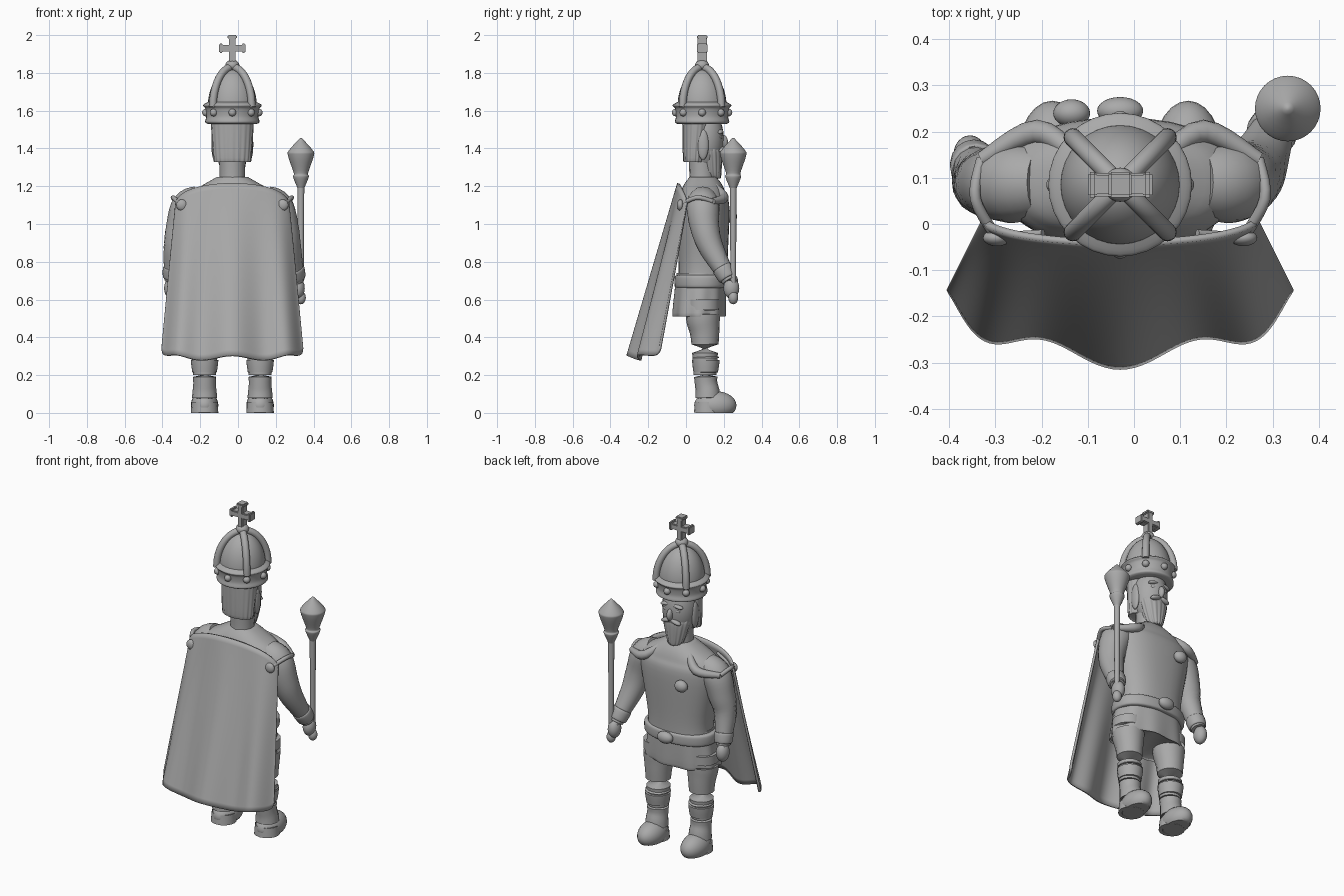
import bpy, bmesh, math
from mathutils import Vector, Matrix

if "Cube" in bpy.data.objects:
    bpy.data.objects.remove(bpy.data.objects["Cube"])

CX, CY = -.03, .085            # body axis
SIDES = (("right", -1), ("left", 1))
GREY = (.4, .4, .4, 1)
grey = bpy.data.materials.new("stone grey")
grey.use_nodes = True
grey.diffuse_color = GREY
grey.node_tree.nodes["Principled BSDF"].inputs["Base Color"].default_value = GREY


def finish(name, bm):
    bmesh.ops.recalc_face_normals(bm, faces=bm.faces)
    mesh = bpy.data.meshes.new(name)
    bm.to_mesh(mesh)
    bm.free()
    mesh.materials.append(grey)
    ob = bpy.data.objects.new(name, mesh)
    bpy.context.collection.objects.link(ob)
    bpy.ops.object.select_all(action='DESELECT')
    ob.select_set(True)
    bpy.context.view_layer.objects.active = ob
    bpy.ops.object.shade_smooth_by_angle(angle=math.radians(50))
    return ob


def smooth_path(points, steps=5):
    """Catmull-Rom curve through tuples of any length."""
    padded = [points[0], *points, points[-1]]
    path = []
    for before, start, end, after in zip(padded, padded[1:], padded[2:], padded[3:]):
        for k in range(steps):
            t = k / steps
            path.append([b + t / 2 * (c - a + t * (2 * a - 5 * b + 4 * c - d + t * (3 * (b - c) + d - a)))
                         for a, b, c, d in zip(before, start, end, after)])
    return path + [list(points[-1])]


def skin(name, rings, closed=True):
    """Bridge rows of points; closed rows become capped rings."""
    bm = bmesh.new()
    rows = [[bm.verts.new(point) for point in ring] for ring in rings]
    for low, high in zip(rows, rows[1:]):
        for i in range(0 if closed else 1, len(low)):
            bm.faces.new((low[i - 1], low[i], high[i], high[i - 1]))
    if closed:
        bm.faces.new(rows[0])
        bm.faces.new(rows[-1])
    return finish(name, bm)


def loft(name, x, sections, count=32, power=1, waves=0, depth=0):
    """Stack of level ovals (y, z, half width, half depth), fluted toward the bottom."""
    path = smooth_path(sections)
    rings = []
    for j, (y, z, wide, deep) in enumerate(path):
        ring = []
        for i in range(count):
            angle = math.tau * i / count
            c, s = math.cos(angle), math.sin(angle)
            flute = 1 + depth * math.cos(waves * angle) * (1 - j / len(path))
            ring.append((x + flute * wide * math.copysign(abs(c) ** power, c),
                         y + flute * deep * math.copysign(abs(s) ** power, s), z))
        rings.append(ring)
    return skin(name, rings)


def lathe(name, x, y, profile):
    return loft(name, x, [(y, z, radius, radius) for radius, z in profile])


def tube(name, points, count=16):
    """Round limb through (x, y, z, radius)."""
    path = smooth_path(points)
    rings = []
    for j, (x, y, z, radius) in enumerate(path):
        ahead = path[min(j + 1, len(path) - 1)]
        behind = path[max(j - 1, 0)]
        turn = (Vector(ahead[:3]) - Vector(behind[:3])).to_track_quat('Z', 'Y')
        circle = (math.tau * i / count for i in range(count))
        rings.append([Vector((x, y, z)) + turn @ Vector((math.cos(a), math.sin(a), 0)) * radius
                      for a in circle])
    return skin(name, rings)


def ball(name, location, size, tilt=0):
    """Ellipsoid, flattened where it meets the ground."""
    bm = bmesh.new()
    bmesh.ops.create_uvsphere(bm, u_segments=24, v_segments=16, radius=1)
    place = Matrix.Translation(location) @ Matrix.Rotation(tilt, 4, 'Y') @ Matrix.Diagonal((*size, 1))
    bmesh.ops.transform(bm, matrix=place, verts=bm.verts)
    for vert in bm.verts:
        vert.co.z = max(vert.co.z, 0)
    return finish(name, bm)


def box(name, location, size):
    bm = bmesh.new()
    bmesh.ops.create_cube(bm, size=1)
    place = Matrix.Translation(location) @ Matrix.Diagonal((*size, 1))
    bmesh.ops.transform(bm, matrix=place, verts=bm.verts)
    bmesh.ops.bevel(bm, geom=bm.edges, offset=.005, segments=2, affect='EDGES')
    return finish(name, bm)


def dome(radius, height, base, count=8):
    """Quarter-ellipse profile of (radius, z), stopping short of the pole."""
    angles = [math.pi / 2 * i / (count + .2) for i in range(count + 1)]
    return [(radius * math.cos(a), base + height * math.sin(a)) for a in angles]


# Trunk, skirt and belt
loft("tunic", CX, [(.09, .68, .2, .13), (.09, .8, .2, .13), (.09, 1.08, .25, .14),
                   (.09, 1.16, .23, .12), (.09, 1.21, .15, .1), (.09, 1.25, .08, .07)], power=.85)
loft("skirt", CX, [(.07, .52, .22, .13), (.07, .53, .23, .14), (.08, .74, .2, .13)],
     count=72, power=.9, waves=9, depth=.05)
loft("belt", CX, [(CY, z, .21 + swell, .13 + swell) for z, swell in
                  ((.66, 0), (.67, .015), (.72, .015), (.73, 0))], power=.9)
ball("belt_buckle", (CX, .245, .7), (.05, .03, .035))
ball("chest_medal", (-.135, .24, 1.04), (.04, .03, .035))

# Legs with boots and cuffed boot tops
for side, s in SIDES:
    x = CX + s * .147
    tube(side + "_leg", [(x, .09, .6, .09), (x, .09, .5, .09), (x, .1, .4, .075), (x, .1, .2, .06)])
    tube(side + "_boot_shaft", [(x, .105, .3, .06), (x, .105, .28, .073), (x, .105, .17, .06),
                                (x, .115, .1, .065), (x, .115, 0, .073)])
    ball(side + "_boot_foot", (x, .155, .04), (.073, .112, .075))

# Arms, cuffs and hands; the left arm reaches forward
for (side, s), reach in zip(SIDES, (0, .09)):
    elbow = Vector((CX + s * .3, .09 + reach / 2, .87))
    wrist = Vector((CX + s * (.32 + reach / 4), .14 + reach, .7))
    tube(side + "_arm", [(CX + s * .17, .09, 1.13, .075), (CX + s * .235, .09, 1.09, .088),
                         (CX + s * .275, .09 + reach / 9, .98, .077), (*elbow, .065), (*wrist, .04)])
    tube(side + "_cuff", [(*elbow.lerp(wrist, t), radius) for t, radius in
                          ((.6, .045), (.63, .055), (.9, .05), (.93, .04))])
    ball(side + "_hand", wrist + Vector((s * .005, .01, -.04)), (.036, .042, .055))

# Sceptre with a bud-shaped head
STAFF = (.333, .25)
ball("sceptre_grip", (*STAFF, .61), (.026, .026, .035))
tube("sceptre_rod", [(*STAFF, .6, .014), (*STAFF, 1.2, .018)])
lathe("sceptre_head", *STAFF, [(.018, 1.19), (.042, 1.25), (.038, 1.27), (.068, 1.36),
                               (.063, 1.39), (.005, 1.455)])

# Head, hair and face
tube("neck", [(CX, CY, 1.18, .08), (CX, CY, 1.24, .068), (CX, CY, 1.35, .07)])
ball("head", (CX, .1, 1.45), (.1, .1, .17))
loft("hair", CX, [(.045, 1.335, .09, .05), (.045, 1.35, .1, .06), (.06, 1.57, .115, .08)],
     count=120, waves=20, depth=.04)
loft("beard", CX, [(.15, 1.24, .025, .03), (.14, 1.26, .05, .045), (.13, 1.38, .085, .06),
                   (.12, 1.41, .08, .05)], count=96, waves=16, depth=.06)
ball("nose", (CX, .198, 1.435), (.017, .024, .036))
for side, s in SIDES:
    ball(side + "_moustache", (CX + s * .03, .188, 1.395), (.036, .018, .014), s * .3)
    ball(side + "_brow", (CX + s * .04, .18, 1.49), (.035, .018, .012), s * .2)
    ball(side + "_eye", (CX + s * .04, .18, 1.46), (.017, .012, .011))
    ball(side + "_sideburn", (CX + s * .095, .09, 1.42), (.016, .03, .08))

# Crown: band, cap, arches, beads, knob and cross
lathe("crown_band", CX, CY, [(.13, 1.53), (.144, 1.54), (.138, 1.57), (.143, 1.61),
                             (.155, 1.63), (.12, 1.65)])
lathe("crown_cap", CX, CY, dome(.13, .2, 1.62))
for k in range(4):
    angle = math.pi / 4 + k * math.pi / 2
    tube("crown_arch_%d" % k, [(CX + math.cos(angle) * radius, CY + math.sin(angle) * radius, z, .02)
                               for radius, z in dome(.145, .21, 1.62)])
for k in range(8):
    angle = k * math.pi / 4
    ball("crown_bead_%d" % k, (CX + math.cos(angle) * .14, CY + math.sin(angle) * .14, 1.59),
         (.02, .02, .02))
ball("crown_knob", (CX, CY, 1.84), (.037, .037, .03))
box("crown_cross_upright", (CX, CY, 1.925), (.034, .05, .14))
box("crown_cross_bar", (CX, CY, 1.93), (.13, .05, .034))
for name, x, z in (("right", -.06, 1.93), ("left", .06, 1.93), ("top", 0, 1.99)):
    upright = name == "top"
    box("crown_cross_end_" + name, (CX + x, CY, z),
        (.05, .055, .02) if upright else (.02, .055, .05))

# Cape: arched sheet that flares and folds toward the hem
SPAN, COLUMNS, ROWS = 1.45, 72, 30
sheet = []
for j in range(ROWS + 1):
    t = j / ROWS
    row = []
    for i in range(COLUMNS + 1):
        s = 2 * i / COLUMNS - 1
        ripple = math.cos(math.tau * s / .62)
        fold = .024 * t * ripple * (1 - .6 * s ** 4)
        top = 1.215 - .1 * s * s
        hem = .29 + .06 * s ** 6 + .012 * ripple
        x = CX + (.295 + .078 * t) * math.sin(s * SPAN) / math.sin(SPAN)
        y = .015 - .14 * t - (.055 + .105 * t) * math.cos(s * SPAN) - fold
        row.append((x, y, top + (hem - top) * t))
    sheet.append(row)
cape = skin("cape", sheet, closed=False)
thickness = cape.modifiers.new("thickness", 'SOLIDIFY')
thickness.thickness, thickness.offset = .014, 0

# Shoulder rolls, seams and clasps holding the cape
for side, s in SIDES:
    collar, chest, shoulder, clasp = [Vector((CX + s * x, y, z)) for x, y, z in
                                      ((.09, .14, 1.21), (.18, .2, 1.14), (.3, .14, 1.12), (.267, -.03, 1.1))]
    tube(side + "_shoulder_roll", [(*collar, .018), (*chest, .026), (*shoulder, .016)])
    ridge = (shoulder + clasp) / 2 + Vector((s * .03, 0, .03))
    tube(side + "_shoulder_seam", [(*point, .012) for point in (shoulder, ridge, clasp)])
    inner = clasp + Vector((-s * .1, .01, .065))
    tube(side + "_clasp_bar", [(*clasp, .012), (*inner, .008)])
    ball(side + "_clasp", clasp, (.03, .018, .03))
